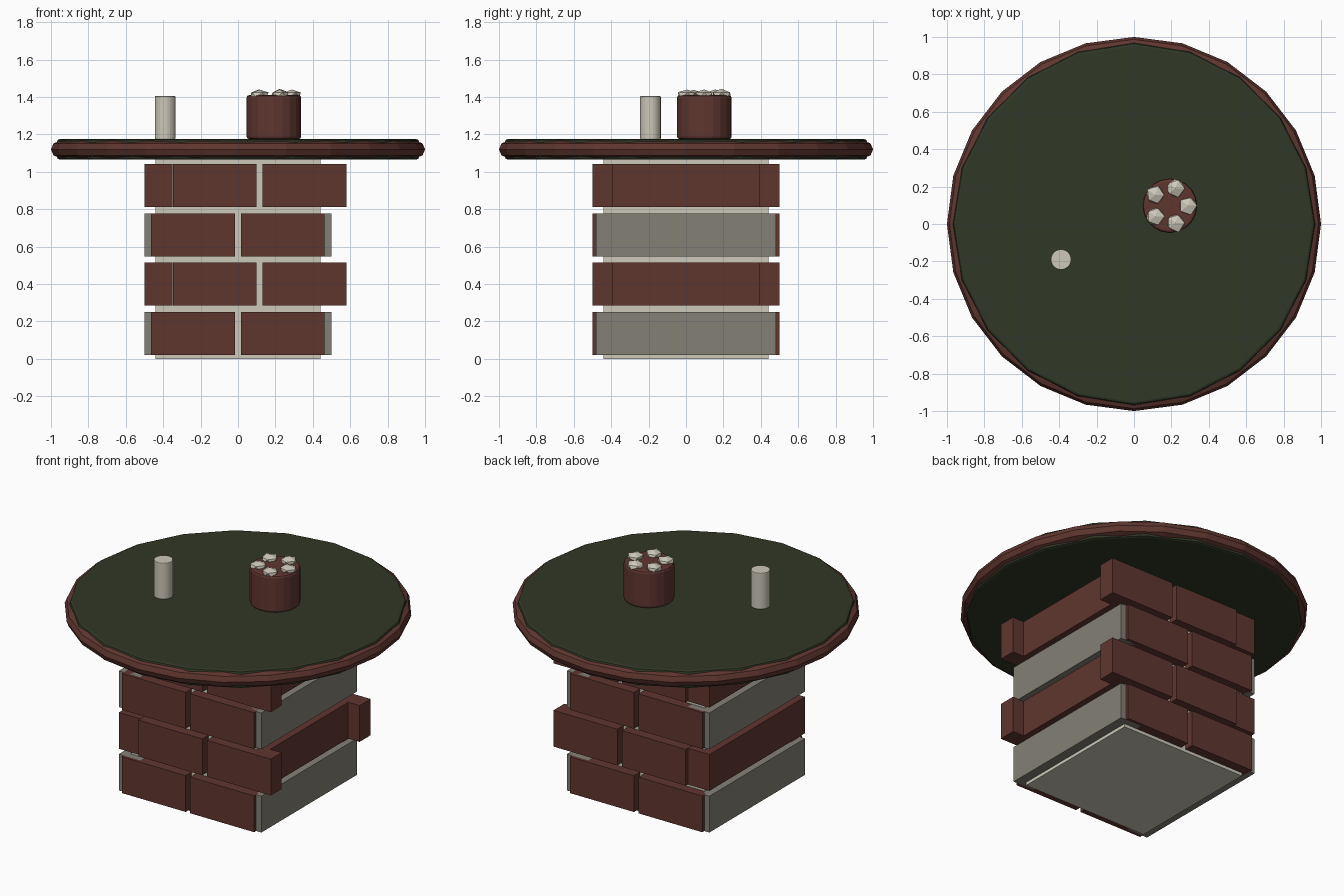
import bpy, bmesh, math, random
from mathutils import Vector

random.seed(4)
if "Cube" in bpy.data.objects:
    bpy.data.objects.remove(bpy.data.objects["Cube"])


def material(name, rgb):
    # sRGB bytes to linear colour
    lin = [((c / 255 + 0.055) / 1.055) ** 2.4 for c in rgb] + [1]
    m = bpy.data.materials.new(name)
    m.use_nodes = True
    m.diffuse_color = lin
    m.node_tree.nodes["Principled BSDF"].inputs["Base Color"].default_value = lin
    return m


BRICK = material("brick red", (96, 54, 47))
MORTAR = material("pale mortar", (205, 200, 185))
STONE = material("grey stone", (131, 128, 118))
GREEN = material("dark green", (48, 55, 38))


def finish(bm, name, mat, bevel=0.0):
    bmesh.ops.recalc_face_normals(bm, faces=bm.faces)
    mesh = bpy.data.meshes.new(name)
    bm.to_mesh(mesh)
    bm.free()
    mesh.materials.append(mat)
    ob = bpy.data.objects.new(name, mesh)
    bpy.context.collection.objects.link(ob)
    if bevel:
        mod = ob.modifiers.new("bevel", 'BEVEL')
        mod.width = bevel
        mod.segments = 2
        mod.limit_method = 'ANGLE'
        mod.angle_limit = math.radians(40)
    return ob


def box(name, x, y, z, mat):
    bm = bmesh.new()
    bmesh.ops.create_cube(bm, size=1)
    for v in bm.verts:
        v.co = Vector([(a + b) / 2 + c * (b - a) for (a, b), c in zip((x, y, z), v.co)])
    return finish(bm, name, mat)


def cylinder(name, centre, radius, z, sides, mat, bevel):
    bm = bmesh.new()
    bmesh.ops.create_cone(bm, cap_ends=True, segments=sides, radius1=radius,
                          radius2=radius, depth=z[1] - z[0])
    bmesh.ops.translate(bm, verts=bm.verts, vec=(*centre, sum(z) / 2))
    return finish(bm, name, mat, bevel)


# Pedestal: mortar core wrapped in four staggered courses
box("mortar_core", (-0.44, 0.44), (-0.44, 0.44), (0, 1.07), MORTAR)
for row in range(4):
    low = 0.02 + row * 0.264
    z = (low, low + 0.23)
    odd = row % 2
    shift = 0.117 * odd
    for side in (-1, 1):
        end = "left" if side > 0 else "right"
        face = "back" if side > 0 else "front"
        box(f"side_block_{end}_{row}", sorted((side * 0.35, side * 0.5)),
            (-0.48, 0.48), z, BRICK if odd else STONE)
        for k, start in enumerate((-0.465, 0.015)):
            box(f"{face}_brick_{row}_{k}", (start + shift, start + shift + 0.448),
                sorted((side * 0.39, side * 0.5)), z, BRICK)

# Table top with a rounded rim
cylinder("table_top", (0, 0), 0.968, (1.065, 1.175), 20, GREEN, 0.015)
bpy.ops.mesh.primitive_torus_add(major_segments=24, minor_segments=8, major_radius=0.955,
                                 minor_radius=0.045, location=(0, 0, 1.12))
rim = bpy.context.object
rim.name = "table_rim"
rim.data.materials.append(BRICK)

# Candle and pot
cylinder("candle", (-0.39, -0.19), 0.055, (1.175, 1.405), 24, MORTAR, 0.004)
pot = Vector((0.192, 0.098))
cylinder("pot", pot, 0.146, (1.175, 1.41), 20, BRICK, 0.014)

# Ring of rough pebbles in the pot
for i in range(5):
    a = i * math.tau / 5
    bm = bmesh.new()
    bmesh.ops.create_icosphere(bm, subdivisions=1, radius=0.052)
    for v in bm.verts:
        v.co *= random.uniform(0.9, 1.12)
        v.co.z *= 0.6
    bmesh.ops.translate(bm, verts=bm.verts, vec=(pot.x + 0.097 * math.cos(a),
                                                 pot.y + 0.097 * math.sin(a), 1.41))
    finish(bm, f"pebble_{i}", MORTAR)
